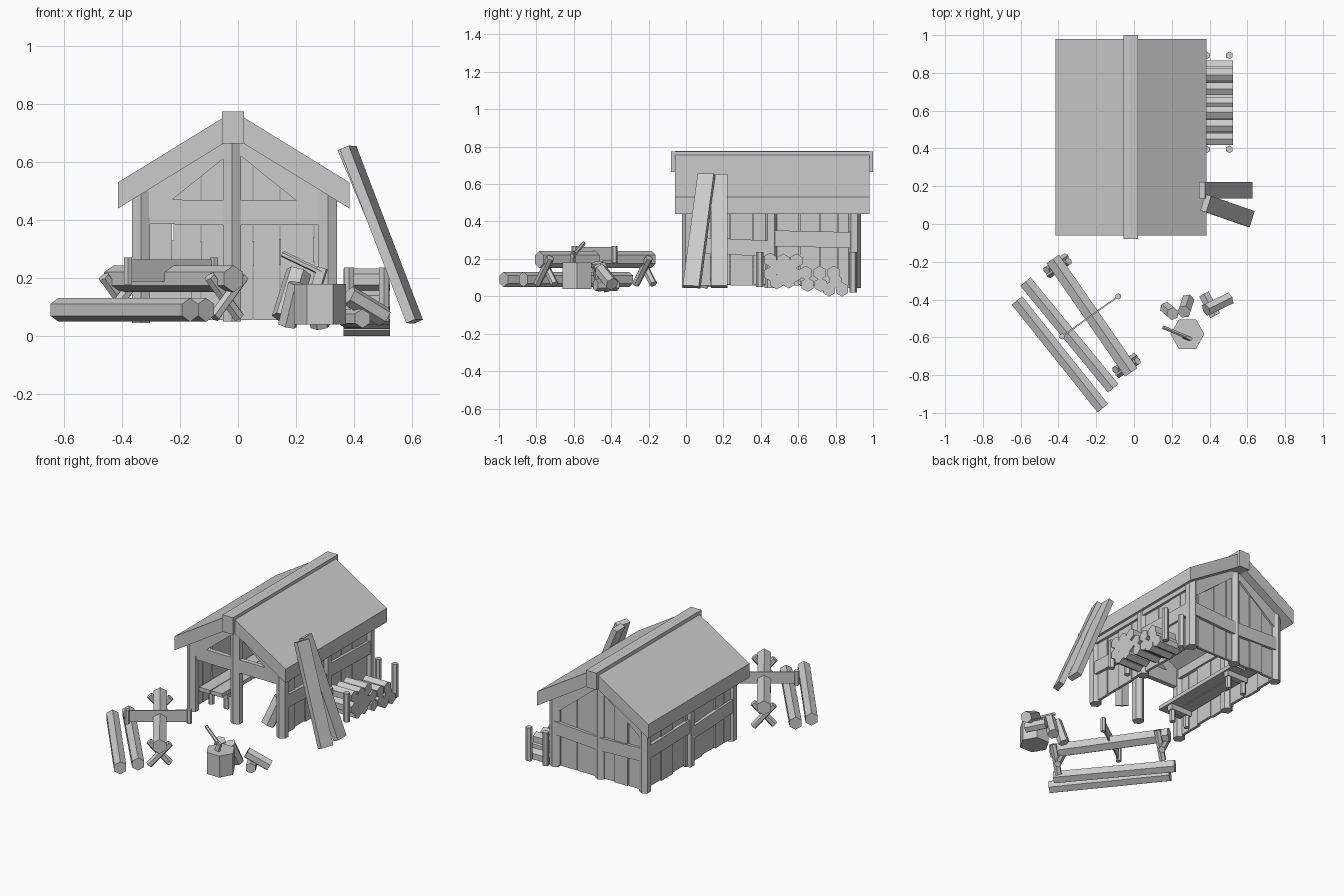
import bpy, bmesh, math, random
from mathutils import Vector, Matrix

if "Cube" in bpy.data.objects:
    bpy.data.objects.remove(bpy.data.objects["Cube"])

random.seed(4)
RIDGE_X, SLOPE = -0.015, 0.616


def finish(name, bm):
    bmesh.ops.recalc_face_normals(bm, faces=bm.faces)
    me = bpy.data.meshes.new(name)
    bm.to_mesh(me)
    bm.free()
    ob = bpy.data.objects.new(name, me)
    bpy.context.collection.objects.link(ob)
    return ob


def frame(a, b, hint=None):
    """Matrix centred between a and b, z along a-b, x along hint (default horizontal)."""
    a, b = Vector(a), Vector(b)
    d = (b - a).normalized()
    if hint is None:
        hint = d.cross(Vector((0, 0, 1)))
        if hint.length < 0.05:
            hint = Vector((1, 0, 0))
    hint = Vector(hint)
    x = (hint - d * hint.dot(d)).normalized()
    m = Matrix((x, d.cross(x), d)).transposed().to_4x4()
    m.translation = (a + b) / 2
    return m, (b - a).length


def rod(name, a, b, r, n=6, hint=None):
    m, length = frame(a, b, hint)
    bm = bmesh.new()
    bmesh.ops.create_cone(bm, cap_ends=True, segments=n, radius1=r, radius2=r,
                          depth=length, matrix=m)
    return finish(name, bm)


def beam(name, a, b, w, t, hint=None):
    m, length = frame(a, b, hint)
    bm = bmesh.new()
    bmesh.ops.create_cube(bm, size=1, matrix=m @ Matrix.Diagonal((w, t, length, 1)))
    return finish(name, bm)


def box(name, x0, x1, y0, y1, z0, z1):
    return prism(name, [(x0, z0), (x1, z0), (x1, z1), (x0, z1)], y0, y1)


def prism(name, pts, y0, y1):
    """Extrude an x-z outline from y0 to y1."""
    bm = bmesh.new()
    f = bm.faces.new([bm.verts.new((x, y0, z)) for x, z in pts])
    res = bmesh.ops.extrude_face_region(bm, geom=[f])
    vs = [v for v in res['geom'] if isinstance(v, bmesh.types.BMVert)]
    bmesh.ops.translate(bm, verts=vs, vec=(0, y1 - y0, 0))
    return finish(name, bm)


def under_roof(x):
    return 0.687 - SLOPE * abs(x - RIDGE_X)


# Roof slabs and ridge beam
for side, word in ((-1, "left"), (1, "right")):
    e = RIDGE_X + side * 0.4
    prism(f"roof_{word}", [(e, 0.44), (e, 0.53), (RIDGE_X, 0.776), (RIDGE_X, 0.686)],
          -0.06, 0.98)
box("ridge_beam", -0.055, 0.02, -0.08, 1.0, 0.665, 0.775)

# Posts
for x, word in ((-0.335, "left"), (0.31, "right")):
    for i, y in enumerate((0.015, 0.455, 0.9)):
        rod(f"{word}_post_{i}", (x, y, 0.045), (x, y, 0.5), 0.036)
for y, word in ((0.015, "front"), (0.9, "back")):
    rod(f"{word}_centre_post", (-0.02, y, 0.05), (-0.02, y, 0.69), 0.036)

# Side walls: upright planks with a cross rail in each bay
for x, out, word in ((-0.335, -1, "left"), (0.31, 1, "right")):
    y = 0.02
    while y < 0.88:
        w = min(random.uniform(0.08, 0.13), 0.9 - y)
        xo = x + random.uniform(-0.006, 0.006)
        box(f"{word}_wall_plank", xo - 0.009, xo + 0.009, y, y + w - 0.003,
            0.055 + random.uniform(0, 0.008), 0.48)
        y += w
    for y0, y1, z0, z1 in ((0.02, 0.45, 0.275, 0.255), (0.46, 0.9, 0.31, 0.3)):
        xr = x + out * 0.012
        beam(f"{word}_rail", (xr, y0, z0), (xr, y1, z1), 0.03, 0.085)
    box(f"{word}_wall_plate", x - 0.025, x + 0.025, 0, 0.92, 0.44, 0.5)

# Back wall planks cut to the roof slope
x = -0.33
while x < 0.29:
    w = min(random.uniform(0.08, 0.13), 0.31 - x)
    x1 = x + w - 0.004
    yo = 0.895 + random.uniform(-0.006, 0.006)
    prism("back_wall_plank", [(x, 0.055), (x1, 0.055), (x1, under_roof(x1) + 0.01),
                              (x, under_roof(x) + 0.01)], yo, yo + 0.018)
    x += w
for x0, x1, z0, z1 in ((-0.33, -0.02, 0.29, 0.28), (-0.02, 0.31, 0.28, 0.3)):
    beam("back_rail", (x0, 0.915, z0), (x1, 0.915, z1), 0.03, 0.085)

# Gable rafters at both ends, cross rails on the open front
for y, word in ((-0.005, "front"), (0.89, "back")):
    for s in (-1, 1):
        p = [(0.02, 0.625), (0.3, 0.40), (0.33, 0.40), (0.33, 0.49), (0.02, 0.68)]
        prism(f"{word}_rafter", [(RIDGE_X + s * a, z) for a, z in p], y, y + 0.035)
beam("front_rail_left", (-0.335, 0.015, 0.43), (-0.02, 0.015, 0.425), 0.03, 0.085)
beam("front_rail_right", (-0.02, 0.015, 0.425), (0.31, 0.015, 0.425), 0.03, 0.085)

# Work bench along the left wall, and a log inside
for i, xb in enumerate((-0.275, -0.19)):
    box(f"bench_plank_{i}", xb - 0.04, xb + 0.04, 0.05, 0.78 - 0.04 * i, 0.16, 0.185)
for y in (0.14, 0.66):
    box("bench_bearer", -0.31, -0.16, y - 0.02, y + 0.02, 0.125, 0.16)
    for xb in (-0.29, -0.18):
        rod("bench_leg", (xb, y, 0.05), (xb, y, 0.13), 0.018)
rod("inside_log", (0.16, 0.08, 0.06), (0.21, 0.14, 0.22), 0.045)

# Planks leaning on the right eave
beam("leaning_plank_front", (0.61, 0.03, 0.05), (0.38, 0.11, 0.65), 0.09, 0.035,
     (0.3, 1, 0))
beam("leaning_plank_back", (0.61, 0.178, 0.05), (0.36, 0.178, 0.648), 0.088, 0.035,
     (0, 1, 0))

# Stacked firewood between four stakes
pile = [(0.45, 0.195), (0.52, 0.19), (0.59, 0.19), (0.485, 0.155), (0.555, 0.155),
        (0.64, 0.125), (0.715, 0.125), (0.45, 0.12), (0.52, 0.115), (0.585, 0.115),
        (0.485, 0.075), (0.55, 0.08), (0.65, 0.062), (0.72, 0.062), (0.79, 0.125),
        (0.765, 0.037), (0.80, 0.08), (0.834, 0.037)]
for i, (y, z) in enumerate(pile):
    rod(f"firewood_{i}", (0.365, y, z), (0.525, y, z), 0.038, 6, (0, 1, 0))
for x in (0.384, 0.505):
    rod("stake_front", (x, 0.395, 0.05), (x, 0.395, 0.237), 0.02)
    rod("stake_back", (x, 0.893, 0.02), (x, 0.893, 0.237), 0.02)

# Logs lying on the ground
rod("ground_log_outer", (-0.62, -0.405, 0.09), (-0.165, -0.975, 0.09), 0.041)
rod("ground_log_inner", (-0.575, -0.305, 0.09), (-0.11, -0.87, 0.09), 0.041)

# Log on crossed trestle legs
A, B = Vector((-0.43, -0.185, 0.197)), Vector((-0.015, -0.785, 0.197))
rod("sawn_log", A, B, 0.046)
along = (B - A).normalized()
side = along.cross(Vector((0, 0, 1)))
for t in (0.06, 0.94):
    c = A.lerp(B, t)
    for s in (-1, 1):
        off = along * 0.014 * s
        low = c + side * 0.062 * s + off
        high = c - side * 0.062 * s + off
        low.z, high.z = 0.065, 0.205
        rod("trestle_leg", low, high, 0.021)

# Two-handed saw
H0, H1 = (-0.38, -0.595), (-0.083, -0.383)
beam("saw_blade", (*H0, 0.226), (*H1, 0.226), 0.008, 0.075)
for h in (H0, H1):
    rod("saw_handle", (*h, 0.178), (*h, 0.27), 0.016)

# Chopping stump with an axe
rod("chopping_stump", (0.283, -0.583, 0.04), (0.283, -0.583, 0.18), 0.09, 6, (0, 1, 0))
rod("axe_handle", (0.155, -0.547, 0.283), (0.3, -0.607, 0.213), 0.011)
beam("axe_head", (0.292, -0.604, 0.235), (0.272, -0.604, 0.172), 0.035, 0.014,
     (0.9, -0.37, 0))

# Split logs around the stump
rod("loose_log_a", (0.17, -0.445, 0.035), (0.205, -0.475, 0.18), 0.034)
rod("loose_log_b", (0.285, -0.405, 0.035), (0.265, -0.465, 0.17), 0.036)
rod("loose_log_c", (0.382, -0.455, 0.14), (0.505, -0.395, 0.065), 0.036)
rod("loose_log_d", (0.37, -0.37, 0.06), (0.43, -0.485, 0.06), 0.033)
